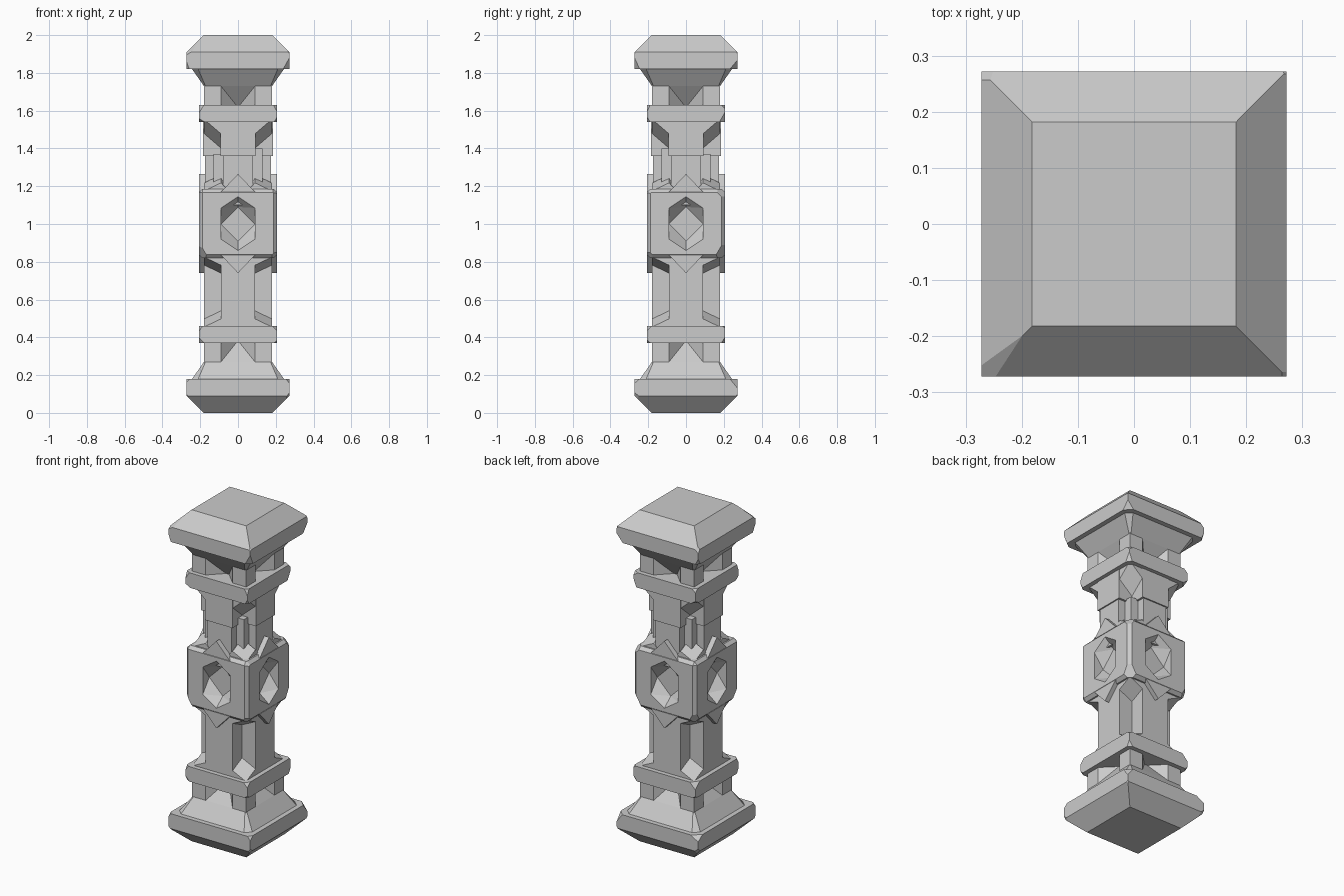
import bpy, bmesh, random
from math import radians
from mathutils import Matrix, Vector

random.seed(4)
if "Cube" in bpy.data.objects:
    bpy.data.objects.remove(bpy.data.objects["Cube"])

stone = bpy.data.materials.new("grey stone")
stone.use_nodes = True
GREY = (0.6, 0.6, 0.6, 1)
stone.diffuse_color = GREY
stone.node_tree.nodes["Principled BSDF"].inputs["Base Color"].default_value = GREY


def finish(name, bm, flip=False):
    """Turn a bmesh into an object, optionally mirrored about mid height."""
    if flip:
        for v in bm.verts:
            v.co.z = 2 - v.co.z
    bmesh.ops.recalc_face_normals(bm, faces=bm.faces)
    mesh = bpy.data.meshes.new(name)
    bm.to_mesh(mesh)
    bm.free()
    mesh.materials.append(stone)
    obj = bpy.data.objects.new(name, mesh)
    bpy.context.collection.objects.link(obj)
    return obj


def hull(points, bm=None):
    """Add the convex hull of some points to a bmesh."""
    bm = bm or bmesh.new()
    verts = [bm.verts.new(p) for p in points]
    res = bmesh.ops.convex_hull(bm, input=verts)
    loose = [v for v in verts if v.is_valid and not v.link_faces]
    bmesh.ops.delete(bm, geom=loose, context='VERTS')
    bmesh.ops.dissolve_limit(bm, angle_limit=radians(1), verts=bm.verts, edges=bm.edges)
    return bm


def box(x0, x1, y0, y1, z0, z1):
    return [(x, y, z) for x in (x0, x1) for y in (y0, y1) for z in (z0, z1)]


def square(h, z):
    return [(x, y, z) for x in (-h, h) for y in (-h, h)]


def clipped_square(h, c, z):
    """Square of half width h with corners cut back to c."""
    return [(sx * a, sy * b, z) for sx in (-1, 1) for sy in (-1, 1) for a, b in ((h, c), (c, h))]


def chip(bm, point, normal):
    """Break off whatever lies beyond a plane."""
    geom = bm.verts[:] + bm.edges[:] + bm.faces[:]
    cut = bmesh.ops.bisect_plane(bm, geom=geom, plane_co=point, plane_no=normal, clear_outer=True)
    edges = [e for e in cut["geom_cut"] if isinstance(e, bmesh.types.BMEdge)]
    if edges:
        bmesh.ops.contextual_create(bm, geom=edges)


def chip_corners(bm, h, z, up, depth):
    """Knock each corner at height z back by a random amount."""
    for sx in (-1, 1):
        for sy in (-1, 1):
            n = Vector((sx * random.uniform(.5, 1), sy * random.uniform(.5, 1), up * random.uniform(.3, 1)))
            n.normalize()
            chip(bm, Vector((sx * h, sy * h, z)) - n * random.uniform(.3, 1) * depth, n)


def quarter_turns(points):
    for k in range(4):
        m = Matrix.Rotation(radians(90 * k), 3, 'Z')
        yield [m @ Vector(p) for p in points]


# Base and capital are the same parts mirrored about mid height
for flip, end in ((False, "base"), (True, "capital")):
    # Slab with a sloping outer face
    bm = hull(square(.182, 0) + square(.272, .09) + square(.272, .18))
    chip_corners(bm, .272, .18, 1, .025)
    chip_corners(bm, .272, .09, -1, .012)
    finish(end + "_slab", bm, flip)

    # Flare that runs up into the grooves of the neck
    bm = hull(clipped_square(.25, .215, .17) + clipped_square(.18, .172, .27) + square(.1, .37))
    finish(end + "_flare", bm, flip)

    # Neck: four corner posts with V grooves between them
    bm = bmesh.new()
    plan = ((0, 0), (0, .09), (.09, .18), (.18, .18), (.18, .09), (.09, 0))
    for post in quarter_turns([(x, y, z) for x, y in plan for z in (.2, .38)]):
        hull(post, bm)
    finish(end + "_neck", bm, flip)

    # Collar, chipped at the corners
    bm = hull(box(-.207, .207, -.207, .207, .37, .46))
    chip_corners(bm, .207, .46, 1, .025)
    chip_corners(bm, .207, .37, -1, .02)
    finish(end + "_collar", bm, flip)

# Shaft: crossed panels leaving notched corners
for name, z0, z1, h, w in (("lower_shaft", .44, .85, .18, .09),
                           ("middle_shaft", 1.1, 1.37, .176, .08),
                           ("upper_shaft", 1.36, 1.57, .184, .092)):
    bm = hull(box(-h, h, -w, w, z0, z1))
    hull(box(-w, w, -h, h, z0, z1), bm)
    finish(name, bm)

# Broken flakes lying in the notches of the shaft
bm = bmesh.new()
for k, flake in enumerate(quarter_turns(box(.06, .13, .06, .13, 1.2, 1.37))):
    hull([p + Vector((0, 0, .03 * (k % 2))) if p.z > 1.3 else p * 1 for p in flake], bm)
finish("shaft_flakes", bm)

# Sloping fillets in the notched corners
bm = bmesh.new()
for z, tip in ((.455, .54), (.825, .74), (1.175, 1.26), (1.555, 1.4)):
    wedge = [(.18, .18, z), (.18, .05, z), (.05, .18, z), (.05, .05, z),
             (.09, .09, tip), (.18, .09, (z + tip) / 2), (.09, .18, (z + tip) / 2)]
    for corner in quarter_turns(wedge):
        hull(corner, bm)
finish("corner_fillets", bm)

# Central block with a faceted recess in each side
H = .207
bm = hull(box(-H, H, -H, H, .82, 1.185))
bmesh.ops.bevel(bm, geom=bm.edges[:], offset=.018, segments=1, affect='EDGES')
chip_corners(bm, H, 1.185, 1, .04)
chip_corners(bm, H, .82, -1, .04)
block = finish("central_block", bm)

outline = ((0, 1.145), (.09, 1.085), (.09, .92), (0, .86), (-.09, .92), (-.09, 1.085))
diamond = ((0, 1.09), (.09, 1), (0, .91), (-.09, 1))
recess = [(x, y, z) for y in (-.26, -H) for x, z in outline] + [(x, -.145, z) for x, z in diamond]
bm = bmesh.new()
for r in quarter_turns(recess):
    hull(r, bm)
cutter = finish("recess_cutter", bm)
cutter.hide_render = True
mod = block.modifiers.new("recesses", 'BOOLEAN')
mod.operation, mod.solver, mod.object = 'DIFFERENCE', 'EXACT', cutter
bpy.context.view_layer.update()
cut_mesh = bpy.data.meshes.new_from_object(block.evaluated_get(bpy.context.evaluated_depsgraph_get()))
block.modifiers.clear()
block.data = cut_mesh
bpy.data.objects.remove(cutter)

# Pointed crests above and below each side of the block
bm = bmesh.new()
for z, tip in ((.835, .74), (1.17, 1.265)):
    for crest in quarter_turns([(-.09, -H, z), (.09, -H, z), (0, -H, tip),
                                (-.09, -.1, z), (.09, -.1, z), (0, -.1, tip)]):
        hull(crest, bm)
finish("block_crests", bm)
